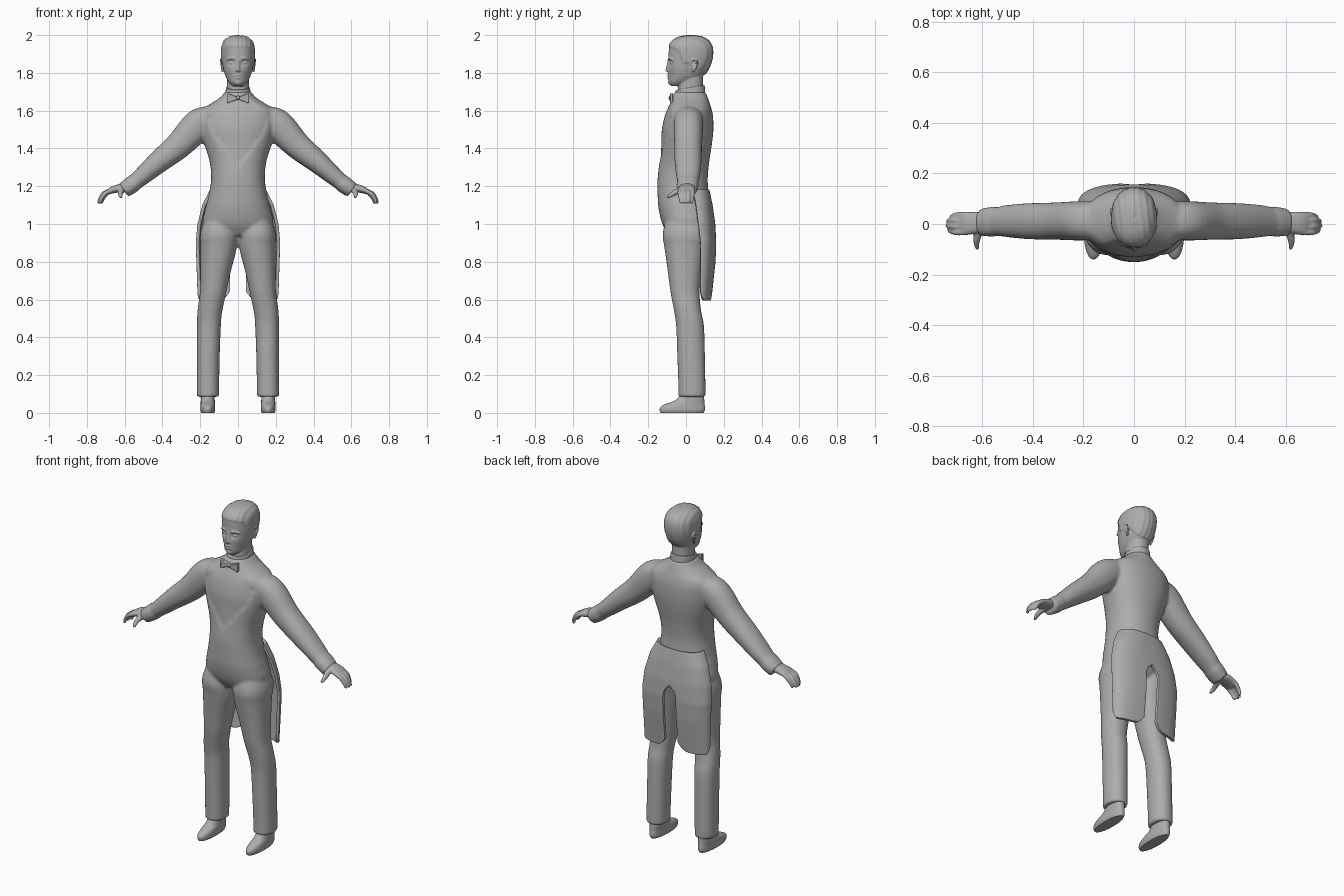
import bpy, bmesh, math
from mathutils import Vector

CM = 0.01          # all part tables are in hundredths of a unit
BOTH = (1, -1)     # left side, right side

cube = bpy.data.objects.get("Cube")
if cube:
    bpy.data.objects.remove(cube)

grey = bpy.data.materials.new("plain grey")
grey.use_nodes = True
COLOUR = (0.42, 0.42, 0.42, 1)
grey.diffuse_color = COLOUR
grey.node_tree.nodes["Principled BSDF"].inputs["Base Color"].default_value = COLOUR

# Unit sphere reused by every ball
sphere = bmesh.new()
bmesh.ops.create_icosphere(sphere, subdivisions=2, radius=1)
sphere.verts.index_update()
SPHERE_POINTS = [v.co.copy() for v in sphere.verts]
SPHERE_FACES = [[v.index for v in f.verts] for f in sphere.faces]
sphere.free()


def mix(table, t):
    """Linear lookup in a list of (key, value) pairs with rising keys."""
    if t <= table[0][0]:
        return table[0][1]
    for (a, va), (b, vb) in zip(table, table[1:]):
        if t <= b:
            return va + (vb - va) * (t - a) / (b - a)
    return table[-1][1]


def spline(rows, steps):
    """Catmull-Rom through the rows."""
    out = []
    for i in range(len(rows) - 1):
        p = [rows[max(0, min(len(rows) - 1, i + k))] for k in (-1, 0, 1, 2)]
        for s in range(steps):
            t = s / steps
            out.append([b + t / 2 * (c - a + t * (2*a - 5*b + 4*c - d + t * (3*(b - c) + d - a)))
                        for a, b, c, d in zip(*p)])
    return out + [list(rows[-1])]


def loft(bm, rows, sides=(1,), power=2.2, segs=48, steps=5, sculpt=None):
    """Skin rings given as (x, z, half width, front y, back y)."""
    rows = spline(rows, steps)
    for side in sides:
        rings = []
        for i, (x, z, w, y0, y1) in enumerate(rows):
            a, b = rows[max(i - 1, 0)], rows[min(i + 1, len(rows) - 1)]
            tangent = Vector((b[0] - a[0], 0, b[1] - a[1]))
            across = Vector((0, 1, 0)).cross(tangent).normalized()
            ring = []
            for k in range(segs):
                ang = math.tau * k / segs
                c, s = (math.copysign(abs(f(ang)) ** (2 / power), f(ang)) for f in (math.cos, math.sin))
                co = Vector((x, (y0 + y1) / 2 + s * (y1 - y0) / 2, z)) + across * w * c
                if sculpt:
                    co = sculpt(co)
                ring.append(bm.verts.new((side * co.x * CM, co.y * CM, co.z * CM)))
            rings.append(ring)
        for r, q in zip(rings, rings[1:]):
            for k in range(segs):
                n = (k + 1) % segs
                bm.faces.new((r[k], r[n], q[n], q[k]))
        bm.faces.new(rings[0])
        bm.faces.new(rings[-1])


def ball(bm, centre, radii):
    verts = [bm.verts.new([(c + r * u) * CM for c, r, u in zip(centre, radii, p)])
             for p in SPHERE_POINTS]
    for face in SPHERE_FACES:
        bm.faces.new([verts[i] for i in face])


def chain(bm, points, sides=BOTH):
    """Overlapping balls along points (x, y, z, radius)."""
    for side in sides:
        for x, y, z, r in spline(points, 4):
            ball(bm, (side * x, y, z), (r, r, r))


def finish(bm, name, voxel=None, smooth=3):
    bmesh.ops.recalc_face_normals(bm, faces=bm.faces)
    mesh = bpy.data.meshes.new(name)
    bm.to_mesh(mesh)
    bm.free()
    mesh.materials.append(grey)
    ob = bpy.data.objects.new(name, mesh)
    bpy.context.collection.objects.link(ob)
    bpy.ops.object.select_all(action='DESELECT')
    ob.select_set(True)
    bpy.context.view_layer.objects.active = ob
    bpy.ops.object.shade_smooth_by_angle(angle=math.radians(50))
    if voxel:
        rm = ob.modifiers.new("fuse", 'REMESH')
        rm.mode, rm.voxel_size, rm.use_smooth_shade = 'VOXEL', voxel, True
        sm = ob.modifiers.new("soften", 'SMOOTH')
        sm.factor, sm.iterations = 0.5, smooth
    return ob


# Suit: torso with sunken shirt front, sleeves and trousers fused
def shirt_front(co):
    edge = mix([(130, 0), (147, 13), (156, 16), (166, 6)], co.z)
    if co.y < 0 and 130 < co.z < 166 and abs(co.x) < edge:
        co.y += 0.7
    return co


bm = bmesh.new()
loft(bm, [(0, 94, 13, -9, 10), (0, 100, 18.5, -12.5, 13.5), (0, 108, 17.3, -14.5, 13),
          (0, 115, 15.5, -15, 12), (0, 124, 14.2, -15, 11.5), (0, 133, 15, -14.2, 12.3),
          (0, 143, 18, -13.7, 13.8), (0, 150, 19.5, -13.5, 14.5), (0, 157, 20, -12, 14.3),
          (0, 161, 18.5, -10.5, 13.5), (0, 164, 14, -9, 12.5), (0, 167, 9.5, -7.6, 11.5),
          (0, 170, 6.8, -6, 10.3)], sculpt=shirt_front, segs=80, steps=7)
loft(bm, [(14, 157, 6, -6, 8.5), (21, 152.5, 8.3, -6.5, 9), (31, 142, 7.2, -6.2, 8.5),
          (41.5, 133.3, 6, -6, 8.2), (50, 126, 4.9, -5.2, 7.5), (54, 122.6, 4.4, -4.7, 6.7),
          (56, 121, 4.6, -5, 6.8), (60.5, 117.8, 4.2, -4.7, 6)], BOTH)
loft(bm, [(9, 104, 7.5, -10, 10), (10.1, 95, 9.8, -12.3, 12.3), (10.3, 88, 9.6, -11.5, 10.5),
          (11.8, 76, 8.1, -9.8, 8.5), (13.2, 64, 6.9, -8.2, 7.2), (14.9, 54, 6.5, -6.3, 8),
          (15.4, 46, 6.3, -5.2, 9.5), (15.7, 30, 6, -4.6, 10), (15.9, 14, 5.9, -4, 10.3),
          (15.9, 8.5, 5.8, -4, 10.3)], BOTH)
finish(bm, "suit", 0.009)

# Coat tails: one curved panel, mirrored, with a rounded slot between
bm = bmesh.new()
COLS, ROWS, TOP, SLOT = 24, 50, 118, 97
grid = []
for j in range(ROWS + 1):
    line = []
    for i in range(COLS + 1):
        t = i / COLS
        foot = 59.5 + 5 * abs(2 * t - 1) ** 6
        z = TOP + (foot - TOP) * j / ROWS
        rx = mix([(60, 20.5), (90, 21.5), (100, 20.6), (110, 18), (TOP, 14)], z)
        front = mix([(60, 7), (90, 7), (110, 4.5), (TOP, 3)], z)
        back = mix([(60, 12.6), (80, 14.8), (90, 15.2), (100, 14.6), (110, 13.2), (TOP, 11.5)], z)
        gap = 4.2 * min(1, max(0, (SLOT - z) / 5)) ** 0.5
        start = math.acos((gap / rx) ** 1.25)
        ang = start * (1 - t) + 0.04 * t
        x, y = rx * math.cos(ang) ** 0.8, front + (back - front) * math.sin(ang) ** 0.8
        line.append(bm.verts.new((x * CM, y * CM, z * CM)))
    grid.append(line)
for r, q in zip(grid, grid[1:]):
    for i in range(COLS):
        bm.faces.new((r[i], r[i + 1], q[i + 1], q[i]))
tails = finish(bm, "coat_tails")
tails.modifiers.new("two sides", 'MIRROR')
thick = tails.modifiers.new("cloth", 'SOLIDIFY')
thick.thickness, thick.offset = 0.018, 0
edge = tails.modifiers.new("soft edge", 'BEVEL')
edge.width, edge.segments = 0.006, 2

# Shoes
bm = bmesh.new()
loft(bm, [(16, 0, 3.4, -13.4, 9.3), (16, 1.5, 3.9, -14, 10), (16, 3.2, 3.9, -13.4, 10),
          (16, 4.8, 3.8, -10.5, 9.8), (16, 6.5, 3.7, -6, 9.7), (16, 10, 3.6, -2.5, 9.5)], BOTH)
finish(bm, "shoes")

# Hands: palm, four curled fingers and a thumb
bm = bmesh.new()
loft(bm, [(58, 119.5, 2.6, -3, 4.3), (62.5, 119, 2.3, -3.8, 4.8), (66.5, 118, 1.8, -4.4, 4.9),
          (69, 116.7, 1.3, -4.2, 4.6)], BOTH)
for y, reach in ((-3.3, 0), (-1, 0.7), (1.4, 0.5), (3.6, -0.8)):
    chain(bm, [(66.5, y, 118, 1.2), (70 + reach, y, 116.4, 1.25),
               (72 + reach, y * 0.9, 114, 1.1), (73 + reach, y * 0.8, 111.6, 0.9)])
chain(bm, [(61, -2, 118.3, 1.9), (62, -5, 117, 1.6), (62.3, -7.5, 115.6, 1.25), (62, -9.3, 114.4, 0.9)])
finish(bm, "hands", 0.005, 2)


# Head: skull with eye sockets and swept hair, plus features
def face_and_hair(co):
    x, y, z = co
    hairline = mix([(-9, 194), (-6, 193), (-3, 190), (-1, 185), (2, 185), (5, 187), (8, 181), (12, 177)], y)
    if z > hairline:
        out = Vector((x, y - 2.5, z - 186)).normalized()
        co = co + out * (0.45 + 0.13 * math.sin(x * 2.6 + y * 0.3))
    if y < -4:
        co.y += 1.1 * math.exp(-((abs(x) - 3.3) / 1.7) ** 2 - ((z - 185.3) / 1.5) ** 2)
        co.y += 0.4 * math.exp(-((abs(x) - 4.5) / 1.6) ** 2 - ((z - 178.5) / 2.5) ** 2)
    return co


bm = bmesh.new()
loft(bm, [(0, 173, 2.4, -7.8, -3), (0, 175, 4.7, -9, 3), (0, 178, 6.5, -9.4, 8.5),
          (0, 182, 7.8, -9.5, 11.6), (0, 186, 8.4, -9.4, 13.3), (0, 190, 8.7, -9.2, 14),
          (0, 194, 8.4, -8.8, 13.6), (0, 197, 7, -6.8, 11.7), (0, 198.8, 4.5, -3.5, 8.3),
          (0, 199.5, 1.5, 1, 4)], segs=96, steps=7, sculpt=face_and_hair)
loft(bm, [(0, 165, 6.2, -5, 9.5), (0, 171, 5.8, -4.4, 9), (0, 179, 5.8, -3.5, 9)])
chain(bm, [(0, -8.9, 186.6, 0.9), (0, -9.4, 184, 0.95), (0, -9.8, 181.6, 1.15)], (1,))
chain(bm, [(1.2, -8.9, 187.3, 0.6), (3.5, -8.8, 187.8, 0.6), (5.8, -7.2, 187, 0.5)])
chain(bm, [(0, -9.4, 178.9, 0.6), (1.4, -9.1, 178.7, 0.5), (2.4, -8.6, 178.3, 0.35)])
chain(bm, [(0, -9.3, 177.3, 0.65), (1.3, -8.9, 177.5, 0.55), (2.2, -8.5, 178, 0.35)])
ball(bm, (0, -7.9, 175), (2.2, 1.7, 1.6))
for side in BOTH:
    ball(bm, (side * 1.2, -9, 181.1), (0.8, 0.9, 0.7))
    ball(bm, (side * 3.3, -7.3, 185.2), (1.5, 1.2, 0.9))
    ball(bm, (side * 8.2, 4.2, 183.4), (0.7, 1.2, 2.3))
    # Ear rim
    chain(bm, [(8.2, 2.6, 184.5, 0.5), (8.9, 3.6, 187, 0.5), (9.2, 5.6, 186.6, 0.5),
               (8.9, 5.7, 184, 0.5), (8.3, 4, 180.8, 0.6)], (side,))
finish(bm, "head", 0.0042, 2)

# Collar, lower at the front
bm = bmesh.new()
loft(bm, [(0, 166, 7, -6.3, 10.2), (0, 170, 6.6, -5.8, 10), (0, 172, 6.3, -5.4, 9.8),
          (0, 172.2, 5.8, -4.9, 9.3)],
     sculpt=lambda co: Vector((co.x, co.y, co.z + 0.17 * (co.y - 2))))
finish(bm, "collar")

# Bow tie: flared wings and a knot
bm = bmesh.new()
for side in BOTH:
    for v in bmesh.ops.create_cube(bm, size=1)["verts"]:
        outer = v.co.x > 0
        v.co = Vector((side * (5.6 if outer else 0.5), -7.7 + v.co.y * (1.6 if outer else 2),
                       166.6 + v.co.z * (5.4 if outer else 1.6))) * CM
ball(bm, (0, -8, 166.8), (1, 1.3, 1.2))
tie = finish(bm, "bow_tie")
round_off = tie.modifiers.new("rounded", 'BEVEL')
round_off.width, round_off.segments = 0.003, 2
